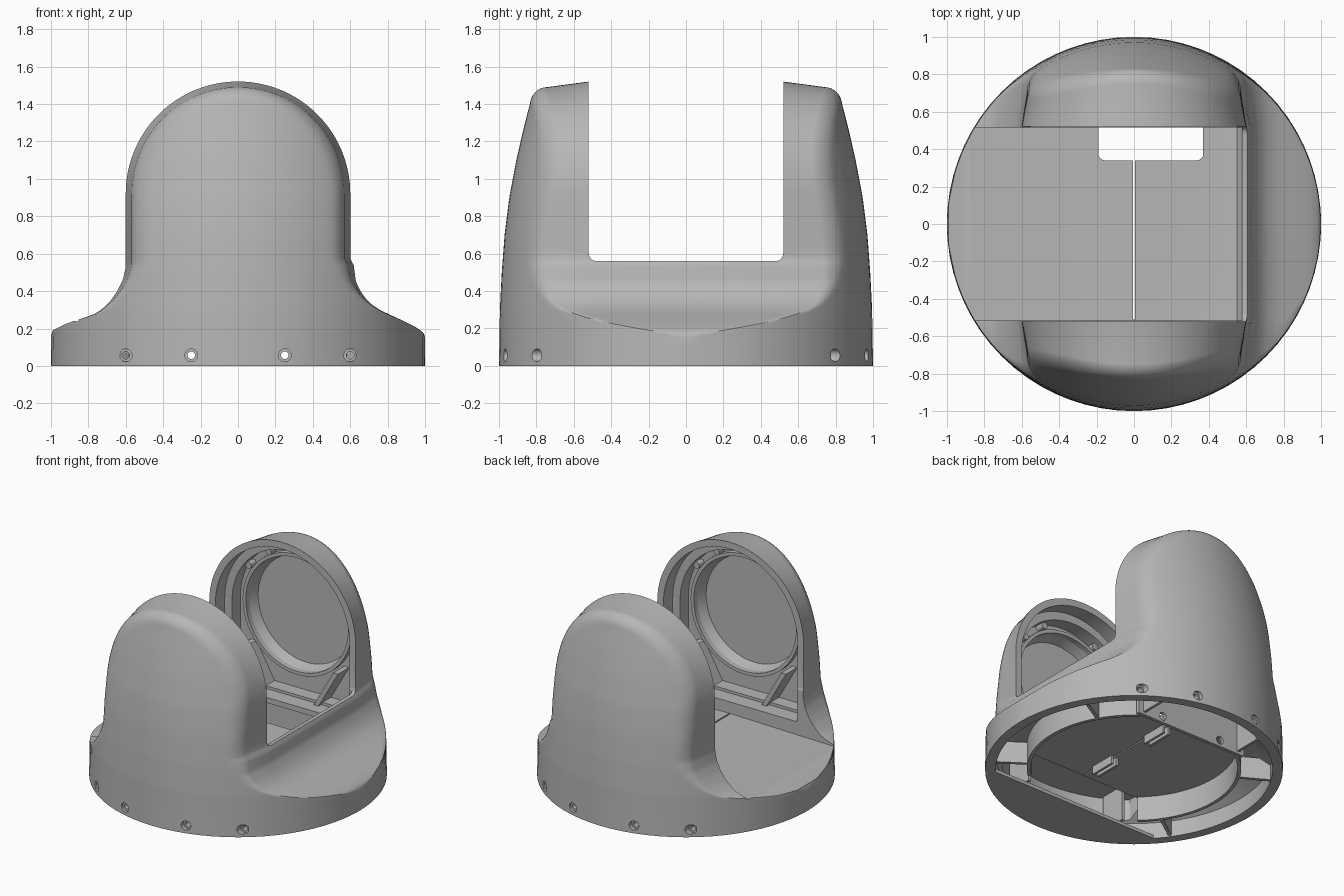
import bpy, bmesh, math
from mathutils import Vector

old = bpy.data.objects.get("Cube")
if old:
    bpy.data.objects.remove(old, do_unlink=True)

grey = bpy.data.materials.new("matte_grey")
grey.use_nodes = True
GREY = (0.47, 0.47, 0.47, 1)
grey.diffuse_color = GREY
grey.node_tree.nodes["Principled BSDF"].inputs["Base Color"].default_value = GREY


def make(name, bm):
    bmesh.ops.recalc_face_normals(bm, faces=bm.faces)
    mesh = bpy.data.meshes.new(name)
    bm.to_mesh(mesh)
    bm.free()
    mesh.materials.append(grey)
    ob = bpy.data.objects.new(name, mesh)
    bpy.context.scene.collection.objects.link(ob)
    return ob


def loft(name, rings, ridge=False):
    # ridge: the last ring folds onto itself and is welded instead of capped
    bm = bmesh.new()
    loops = [[bm.verts.new(p) for p in ring] for ring in rings]
    n = len(loops[0])
    for a, b in zip(loops, loops[1:]):
        for i in range(n):
            bm.faces.new((a[i], a[(i + 1) % n], b[(i + 1) % n], b[i]))
    bm.faces.new(loops[0])
    if ridge:
        bmesh.ops.remove_doubles(bm, verts=bm.verts[:], dist=1e-5)
    else:
        bm.faces.new(loops[-1])
    return make(name, bm)


def prism_y(name, pts, y0, y1):
    return loft(name, [[(x, y, z) for x, z in pts] for y in (y0, y1)])


def prism_z(name, pts, z0, z1):
    return loft(name, [[(x, y, z) for x, y in pts] for z in (z0, z1)])


def arc(r, cx=0, cy=0, n=64, start=0.0, sweep=360.0):
    steps = n if sweep == 360 else n - 1
    angles = [math.radians(start + sweep * i / steps) for i in range(n)]
    return [(cx + r * math.cos(a), cy + r * math.sin(a)) for a in angles]


def box(name, x0, x1, y0, y1, z0, z1, bevel=0.0):
    bm = bmesh.new()
    bmesh.ops.create_cube(bm, size=1)
    for v in bm.verts:
        v.co = ((x0 + x1) / 2 + v.co.x * (x1 - x0), (y0 + y1) / 2 + v.co.y * (y1 - y0),
                (z0 + z1) / 2 + v.co.z * (z1 - z0))
    if bevel:
        bmesh.ops.bevel(bm, geom=bm.edges[:], offset=bevel, segments=4, profile=0.5, affect='EDGES')
    return make(name, bm)


def cut(target, cutter):
    cutter.hide_render = True
    mod = target.modifiers.new("cut", 'BOOLEAN')
    mod.operation, mod.solver, mod.object = 'DIFFERENCE', 'EXACT', cutter
    bpy.context.view_layer.objects.active = target
    bpy.ops.object.modifier_apply(modifier=mod.name)
    bpy.data.objects.remove(cutter, do_unlink=True)


def interp(table, z):
    for (z0, a), (z1, b) in zip(table, table[1:]):
        if z <= z1:
            return a + (b - a) * max(0, (z - z0) / (z1 - z0))
    return table[-1][1]


# Body: a skirted round base rising into an arch, lofted upward
LEFT = [(0, 1), (.16, 1), (.19, .99), (.225, .92), (.25, .85), (.27, .78), (.3, .73), (.35, .68), (.4, .645), (.46, .615), (.53, .6)]
RIGHT = [(0, 1), (.15, 1), (.175, .993), (.2, .965), (.24, .885), (.3, .755), (.34, .7), (.39, .66), (.45, .63), (.54, .618), (.57, .6)]
RADIUS = [(0, 1), (.3, .995), (.5, .985), (.7, .97), (.9, .945), (1.1, .907), (1.25, .873), (1.4, .835), (1.52, .81)]
ARCH_Z, ARCH_R, COLS = 0.92, 0.6, 36


def body_ring(z):
    top = math.sqrt(max(0, 1 - ((z - ARCH_Z) / ARCH_R) ** 2)) if z > ARCH_Z else 1
    wl, wr = interp(LEFT, z) * top, interp(RIGHT, z) * top
    blend = min(1, max(0, (z - .25) / .3))
    draft = 1 - .05 * blend
    zs = ARCH_Z + (z - ARCH_Z) * .95 if z > ARCH_Z else z
    fillet = .002 + .07 * blend
    front = []
    for j in range(COLS + 1):
        u = math.sin(math.pi / 2 * (2 * j / COLS - 1))
        w = wr if u > 0 else wl
        x = u * w * draft
        y = math.sqrt(max(0, interp(RADIUS, zs) ** 2 - x * x))
        if z > ARCH_Z:
            s = ARCH_R * .95 - math.hypot(x, zs - ARCH_Z)
        else:
            s = w * draft - abs(x)
        s = min(max(s, 0), fillet)
        y -= fillet - math.sqrt(max(0, fillet ** 2 - (fillet - s) ** 2))
        front.append((x, max(y, .02), zs))
    yl, yr = min(.52, front[0][1] * .9), min(.52, front[-1][1] * .9)
    return ([(x, -y, h) for x, y, h in front] + [(wr, -yr, z), (wr, yr, z)]
            + [(x, y, h) for x, y, h in reversed(front)] + [(-wl, yl, z), (-wl, -yl, z)])


levels = [0, .1, .15, .16, .17, .18] + [.19 + .0175 * i for i in range(23)] + [.64, .7, .76, .82, .88, .92]
levels += [ARCH_Z + ARCH_R * math.sin(math.radians(a)) for a in range(3, 91, 3)]
body = loft("yoke_body", [body_ring(z) for z in levels], ridge=True)

# Gap between the arms, and the sunken floor open on one side
cut(body, box("gap_cutter", -1.4, 1.4, -.52, .52, .56, 2, .04))
floor_profile = [(-1.3, .26), (-.85, .238), (0, .255), (.5, .25), (.55, .262), (.575, .3), (.58, .8), (-1.3, .8)]
cut(body, prism_y("floor_cutter", floor_profile, -.515, .515))

# Hollow underside, deeper below each arm
under = [[(x, y, z) for x, y in arc(r, n=96)] for r, z in ((.93, -.1), (.93, .12), (.82, .19))]
cut(body, loft("underside_cutter", under))
for side in (-1, 1):
    deep = [(min(max(x, -.56), .56), side * max(y, .53)) for x, y in arc(.91, n=61, start=25, sweep=130)]
    cut(body, prism_z("under_arm_cutter", deep, -.1, .29))

# Hollow arms: stepped arched pocket with a deep round recess
for side in (-1, 1):
    for r, bottom, depth in ((.55, .34, .63), (.49, .36, .73)):
        arch = arc(r, 0, ARCH_Z, 40, 0, 180) + [(-r, bottom), (r, bottom)]
        cut(body, prism_y("pocket_cutter", arch, side * .5, side * depth))
    recess = [[(x, side * y, z) for x, z in arc(r, 0, ARCH_Z)] for r, y in ((.42, .6), (.42, .73), (.395, .8))]
    cut(body, loft("recess_cutter", recess))

# Cable slot beside the back arm, and the seam between the two floor halves
cut(body, box("slot_cutter", -.19, .37, .34, .6, -.2, .3, .035))
cut(body, box("seam_cutter", -.005, .005, -.51, .36, .1, .4))

# Screw holes with wider countersinks around the skirt
for side in (-1, 1):
    for x in (-.6, -.25, .25, .6):
        y = math.sqrt(1 - x * x)
        for r, depth in ((.02, .16), (.034, .025)):
            cut(body, prism_y("hole_cutter", arc(r, x, .057, 20), side * (y - depth), side * (y + .1)))

parts = [body]

# Fittings inside each arm
for side, word in ((-1, "front"), (1, "back")):
    span = sorted((side * .6, side * .75))
    collar = prism_y(word + "_bearing_collar", arc(.445, 0, ARCH_Z), side * .69, side * .74)
    cut(collar, prism_y("bore_cutter", arc(.42, 0, ARCH_Z), side * .5, side * .8))
    parts.append(collar)
    for sx in (-1, 1):
        strut = [(sx * .2, .34), (sx * .24, .34), (sx * .4, .62), (sx * .36, .62)]
        parts.append(prism_y(word + "_strut", strut, *span))
        parts.append(box(word + "_lower_fin", *sorted((sx * .4, sx * .42)), *sorted((side * .6, side * .8)), .03, .3))
        for a in (35, 62):
            t = math.radians(a)
            boss = arc(.025, sx * .47 * math.cos(t), ARCH_Z + .47 * math.sin(t), 16)
            parts.append(prism_y(word + "_screw_boss", boss, side * .67, side * .75))

# Underside: closing plate under the front arm, walls and spokes
plate = [(x, min(y, -.62)) for x, y in arc(.95, n=61, start=220, sweep=100)]
parts.append(prism_z("underside_front_plate", plate, 0, .025))
back_wall = box("underside_back_wall", -.46, .46, .575, .6, .01, .3)
for x in (-.25, .25):
    cut(back_wall, prism_y("sight_cutter", arc(.03, x, .057, 16), .5, .7))
parts.append(back_wall)
for sx, word in ((-1, "right"), (1, "left")):
    wall = arc(.72, n=32, start=-48, sweep=101) + arc(.695, n=32, start=53, sweep=-101)
    parts.append(prism_z(word + "_underside_wall", [(sx * x, y) for x, y in wall], .01, .2))
    for angle in (-35, 30):
        d = Vector((sx * math.cos(math.radians(angle)), math.sin(math.radians(angle))))
        n = Vector((-d.y, d.x)) * .012
        pts = [tuple(d * r + n * k) for r, k in ((.7, -1), (.95, -1), (.95, 1), (.7, 1))]
        parts.append(prism_z(word + "_underside_spoke", pts, .01, .17))
    for y in (-.3, .24):
        parts.append(box(word + "_seam_tab", *sorted((sx * .012, sx * .03)), y - .1, y + .1, .13, .2))

for ob in parts:
    bpy.ops.object.select_all(action='DESELECT')
    ob.select_set(True)
    bpy.context.view_layer.objects.active = ob
    bpy.ops.object.shade_smooth_by_angle(angle=math.radians(32))
